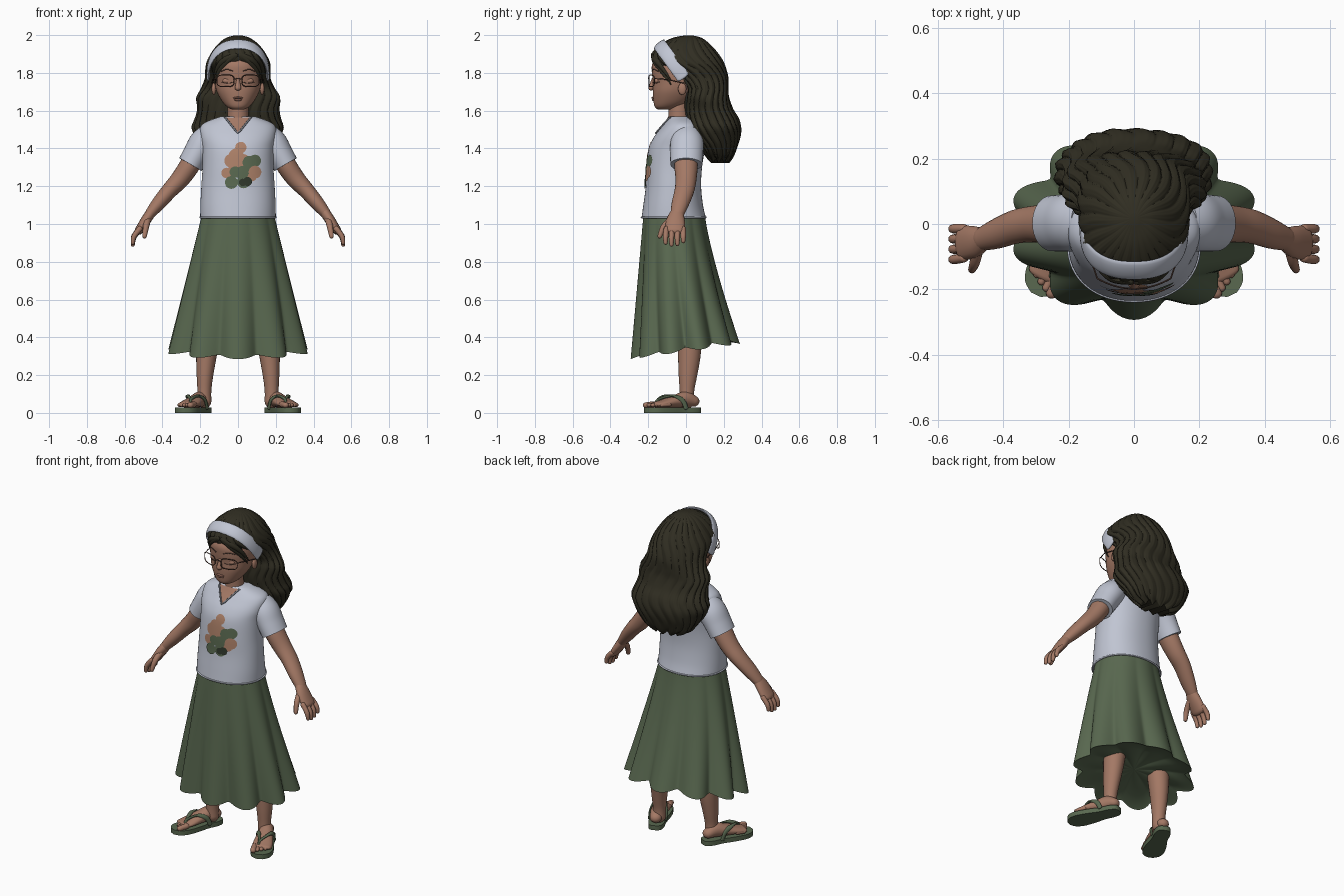
import bpy, bmesh
from math import sin, cos, pi, sqrt, radians, copysign
from mathutils import Vector

if "Cube" in bpy.data.objects:
    bpy.data.objects.remove(bpy.data.objects["Cube"])


def material(name, r, g, b):
    m = bpy.data.materials.new(name)
    m.use_nodes = True
    m.diffuse_color = (r, g, b, 1)
    m.node_tree.nodes["Principled BSDF"].inputs["Base Color"].default_value = (r, g, b, 1)
    return m


SKIN = material("skin", .37, .19, .13)
CLOTH = material("pale cloth", .53, .56, .65)
TRIM = material("grey trim", .2, .21, .24)
GREEN = material("olive green", .1, .14, .08)
HAIR = material("dark hair", .03, .027, .016)
FRAME = material("brown frame", .09, .05, .038)
TAN = material("tan print", .42, .22, .14)
DARK = material("dark print", .03, .04, .025)
LIPS = material("lips", .31, .145, .105)


def make(name, verts, faces, mat, s=1):
    bm = bmesh.new()
    vs = [bm.verts.new((v[0] * s, v[1], v[2])) for v in verts]
    for f in faces:
        bm.faces.new([vs[i] for i in f])
    bmesh.ops.recalc_face_normals(bm, faces=bm.faces)
    me = bpy.data.meshes.new(name)
    bm.to_mesh(me)
    bm.free()
    me.materials.append(mat)
    me.shade_smooth()
    me.set_sharp_from_angle(angle=1.0)
    ob = bpy.data.objects.new(name, me)
    bpy.context.collection.objects.link(ob)


def spline(keys, n=5):
    """Smooth curve through tuples of any length."""
    out = []
    for i in range(len(keys) - 1):
        a, b, c, d = (keys[min(max(j, 0), len(keys) - 1)] for j in range(i - 1, i + 3))
        for k in range(n):
            t = k / n
            out.append(tuple(q + t / 2 * (r - p + t * (2*p - 5*q + 4*r - w + t * (3*(q - r) + w - p)))
                             for p, q, r, w in zip(a, b, c, d)))
    return out + [tuple(keys[-1])]


def skin_rings(name, rings, mat, s=1):
    n = len(rings[0])
    faces = [(r*n + i, r*n + (i+1) % n, (r+1)*n + (i+1) % n, (r+1)*n + i)
             for r in range(len(rings) - 1) for i in range(n)]
    faces += [tuple(range(n)), tuple(range((len(rings) - 1) * n, len(rings) * n))]
    make(name, [v for ring in rings for v in ring], faces, mat, s)


def power(v, p):
    return copysign(abs(v) ** p, v)


def section(key, p, n, scale=lambda a, z: 1):
    """Rounded cross-section from (height, half width, front y, back y)."""
    z, hw, yf, yb = key
    ring = []
    for i in range(n):
        a = 2 * pi * i / n
        k = scale(a, z)
        ring.append((hw * k * power(cos(a), p), (yf + yb) / 2 + (yb - yf) / 2 * k * power(sin(a), p), z))
    return ring


def front_y(keys, p, x, z):
    """Front surface of a body made of sections."""
    for a, b in zip(keys, keys[1:]):
        if a[0] <= z <= b[0]:
            t = (z - a[0]) / (b[0] - a[0])
            _, hw, yf, yb = (u + (v - u) * t for u, v in zip(a, b))
            c = min(abs(x) / hw, 1) ** (1 / p)
            return (yf + yb) / 2 - (yb - yf) / 2 * sqrt(1 - c * c) ** p
    return 0


def tube(name, keys, mat, wide=(0, 1, 0), s=1, n=16, rounded=True):
    """Limb along (x, y, z, wide radius, thin radius)."""
    pts = spline(keys)
    rings, last = [], len(pts) - 1
    for i, (x, y, z, ra, rb) in enumerate(pts):
        t = (Vector(pts[min(i+1, last)][:3]) - Vector(pts[max(i-1, 0)][:3])).normalized()
        w = Vector(wide)
        w = (w - t * w.dot(t)).normalized()
        u = t.cross(w)
        steps = [0]
        if rounded and i == 0:
            steps = [-1.4, -1, -.5, 0]
        elif rounded and i == last:
            steps = [0, .5, 1, 1.4]
        for e in steps:
            c = Vector((x, y, z)) + t * min(ra, rb) * sin(e)
            rings.append([c + (w * ra * cos(2*pi*j/n) + u * rb * sin(2*pi*j/n)) * cos(e) for j in range(n)])
    skin_rings(name, rings, mat, s)


def wire(name, pts, r, mat, cyclic=False):
    cu = bpy.data.curves.new(name, "CURVE")
    cu.dimensions, cu.bevel_depth, cu.bevel_resolution, cu.use_fill_caps = "3D", r, 2, True
    sp = cu.splines.new("POLY")
    sp.points.add(len(pts) - 1)
    for p, co in zip(sp.points, pts):
        p.co = (*co, 1)
    sp.use_cyclic_u = cyclic
    cu.materials.append(mat)
    bpy.context.collection.objects.link(bpy.data.objects.new(name, cu))


def ball(name, c, r, mat, s=1):
    rings = [[(c[0] + r[0]*sin(b)*cos(a), c[1] + r[1]*sin(b)*sin(a), c[2] - r[2]*cos(b))
              for a in (2*pi*i/16 for i in range(16))] for b in (.05 + (pi - .1) * j / 10 for j in range(11))]
    skin_rings(name, rings, mat, s)


# Head, nose, mouth and neck
FP = .92
face = spline([(1.605, .03, -.148, -.07), (1.62, .058, -.165, -.03), (1.65, .085, -.172, .02),
               (1.7, .112, -.176, .06), (1.75, .124, -.175, .09), (1.8, .127, -.18, .1),
               (1.85, .118, -.178, .1), (1.9, .095, -.14, .09), (1.94, .06, -.09, .05)])
skin_rings("head", [section(k, FP, 48) for k in face], SKIN)
tube("neck", [(0, -.035, 1.48, .062, .062), (0, -.038, 1.57, .056, .056), (0, -.04, 1.66, .054, .054)], SKIN)
tube("nose", [(0, -.175, 1.765, .008, .008), (0, -.185, 1.72, .017, .014)], SKIN, (1, 0, 0))
ball("upper_lip", (0, -.173, 1.668), (.026, .01, .006), LIPS)
ball("lower_lip", (0, -.171, 1.658), (.021, .01, .007), LIPS)

# Shirt, with sleeves below
SP = .93
shirt = spline([(1.035, .2, -.235, .105), (1.1, .199, -.226, .09), (1.2, .194, -.213, .08),
                (1.3, .188, -.208, .085), (1.4, .19, -.196, .1), (1.46, .2, -.17, .105),
                (1.51, .2, -.132, .1), (1.54, .17, -.108, .08), (1.57, .09, -.088, .035)])
skin_rings("shirt", [section(k, SP, 96) for k in shirt], CLOTH)
wire("shirt_hem", section(shirt[0], SP, 64), .005, CLOTH, True)

# V-neck opening and its trim
rows = [1.482 + .083 * i / 8 for i in range(9)]
vee = [(x, front_y(shirt, SP, x, z) - .004, z)
       for z in rows for x in ((z - 1.479) * .8 * j / 4 for j in range(-4, 5))]
make("neck_opening", vee, [(r*9+c, r*9+c+1, r*9+c+10, r*9+c+9) for r in range(8) for c in range(8)], SKIN)
wire("collar_trim", vee[72::-9] + vee[17::9], .005, TRIM)

# Shirt print: overlapping patches that follow the cloth
patches = [(.015, 1.405, .03, TAN), (-.01, 1.36, .04, TAN), (-.035, 1.335, .037, TAN), (0, 1.3, .05, TAN),
           (-.06, 1.27, .028, TAN), (.03, 1.34, .03, TAN), (.09, 1.335, .032, GREEN), (.06, 1.325, .036, GREEN),
           (-.015, 1.275, .03, GREEN), (.025, 1.27, .038, GREEN), (.06, 1.28, .036, GREEN),
           (-.035, 1.22, .034, GREEN), (.03, 1.225, .036, GREEN), (.09, 1.275, .034, TAN),
           (.075, 1.25, .024, TAN), (.025, 1.22, .02, DARK), (.05, 1.225, .024, DARK)]
for i, (x, z, r, mat) in enumerate(patches):
    rings = []
    for k in (1, .7, .4, .1):
        co = [(x + r*k*cos(2*pi*j/20), z + r*k*sin(2*pi*j/20)) for j in range(20)]
        rings.append([(px, front_y(shirt, SP, px, pz) - .002 - .0004 * i, pz) for px, pz in co])
    faces = [(q*20 + j, q*20 + (j+1) % 20, q*20 + 20 + (j+1) % 20, q*20 + 20 + j) for q in range(3) for j in range(20)]
    make(f"print_patch_{i}", [v for ring in rings for v in ring], faces + [tuple(range(60, 80))], mat)

# Pleated skirt with a hem that rises to the back, closed by a lining underneath
waist, hem = (.194, -.225, .1), (.383, -.292, .285)
rings = []
for i in range(33):
    v = i / 32
    hw, yf, yb = (a + (b - a) * e for a, b, e in zip(waist, hem, (v, v, v ** 1.25)))
    ring = []
    for j in range(200):
        a = 2 * pi * j / 200
        fold = sqrt(cos(5 * (a + pi / 2)) ** 2 + .03) - 1
        k = 1 + (.18 * v ** 1.1 + .025) * fold
        low = .325 + .04 * sin(a) - .025 * fold
        ring.append((hw*k*cos(a), (yf + yb)/2 + (yb - yf)/2*k*sin(a), 1.05 + (low - 1.05) * v))
    rings.append(ring)
for k, rise in ((.97, .006), (.7, .02), (.35, .03), (.02, .03)):
    rings.append([(x * k, y * k, .335 + rise + (z - .335) * k) for x, y, z in rings[32]])
skin_rings("skirt", rings, GREEN)


# Long wavy hair in thick locks
def strands(a, z):
    lock = 11 * a + 1.7 * sin(z * 17) + 2 * z
    return 1 + .06 * (abs(sin(lock)) - .65) + .018 * abs(sin(3 * lock)) + .01 * sin(5 * a + z * 24)


mane = spline([(1.335, .09, .13, .23), (1.36, .15, .105, .25), (1.41, .19, .07, .27), (1.46, .218, .03, .285),
               (1.51, .236, .012, .288), (1.56, .22, .003, .275), (1.61, .21, -.003, .245), (1.67, .215, -.005, .225),
               (1.72, .188, -.008, .222), (1.77, .168, -.05, .22), (1.81, .167, -.1, .21), (1.85, .164, -.16, .195),
               (1.89, .147, -.178, .175), (1.93, .122, -.155, .145), (1.965, .09, -.11, .11),
               (1.988, .055, -.06, .075), (1.999, .015, 0, .03)])
rings = [section(k, .9, 240, strands) for k in mane]
for i, ring in enumerate(rings[:10]):
    rings[i] = [(x, y, z + .012 * (1 - i/10) * sin(11 * j * 2 * pi / 240)) for j, (x, y, z) in enumerate(ring)]
skin_rings("hair", rings, HAIR)

# Headband arching from ear to ear
arch = [pi * i / 16 for i in range(17)]
tube("headband", [(.158 * power(cos(a), .86), -.015 - .127 * max(sin(a), 0) ** .86,
                   1.778 + .174 * max(sin(a), 0) ** .86, .036, .009) for a in arch], CLOTH, (0, .76, .65))
wire("glasses_bridge", [(-.022, -.196, 1.765), (0, -.2, 1.772), (.022, -.196, 1.765)], .0025, FRAME)

TURN = radians(25)


def on_foot(u, w, z):
    return (.165 + u*sin(TURN) + w*cos(TURN), .072 - u*cos(TURN) + w*sin(TURN), z)


ACROSS = (cos(TURN), sin(TURN), 0)
for s, side in ((1, "left"), (-1, "right")):
    # Face details
    ball(side + "_ear", (.128, -.02, 1.715), (.012, .022, .032), SKIN, s)
    ball(side + "_eyelid", (.056, -.152, 1.758), (.026, .015, .016), SKIN, s)
    for part, z, bow, r in (("lashes", 1.752, -.008, .0015), ("eyebrow", 1.808, .01, .0025)):
        wire(f"{side}_{part}", [(s*x, front_y(face, FP, x, z) - .002, z + bow * sin(pi * (x - .025) / .065))
                                for x in (.025 + .065 * i / 8 for i in range(9))], r, FRAME)
    # Glasses
    rim = [(.066 + .046*power(cos(a), .6), 1.758 + .031*power(sin(a), .6)) for a in (2*pi*i/40 for i in range(40))]
    wire(side + "_glasses_rim", [(s*x, -.198 + 2.5*x*x, z) for x, z in rim], .0025, FRAME, True)
    wire(side + "_glasses_arm", [(s*.112, -.167, 1.77), (s*.135, -.1, 1.765), (s*.138, -.01, 1.745)], .0025, FRAME)
    # Fringe locks swept from the parting to the temple
    for i, (dx, dz) in enumerate(((0, 0), (.008, .02), (-.03, .03))):
        tube(f"{side}_fringe_{i}", [(.01, -.178, 1.895, .012, .008), (.06 + dx, -.17, 1.862 + dz/2, .014, .008),
                                    (.102 + dx, -.13, 1.81 + dz, .012, .007), (.122 + dx, -.08, 1.74 + dz, .003, .003)],
             HAIR, (0, 0, 1), s, 8)
    # Sleeve, arm and hand
    tube(side + "_sleeve", [(.145, .005, 1.46, .08, .075), (.185, .005, 1.425, .088, .077),
                            (.22, .003, 1.37, .087, .071), (.252, .002, 1.315, .085, .068)], CLOTH, s=s, n=32, rounded=False)
    tube(side + "_arm", [(.19, 0, 1.43, .055, .055), (.25, 0, 1.32, .062, .054), (.305, 0, 1.24, .056, .05),
                         (.36, -.008, 1.18, .052, .043), (.42, -.03, 1.11, .046, .037), (.465, -.046, 1.055, .036, .028)],
         SKIN, s=s, n=24)
    tube(side + "_palm", [(.458, -.045, 1.065, .034, .027), (.488, -.055, 1.02, .049, .027), (.525, -.058, .965, .053, .022)],
         SKIN, s=s)
    for i, (y, drop) in enumerate(((-.104, .01), (-.074, 0), (-.044, .003), (-.014, .018))):
        tube(f"{side}_finger_{i}", [(.52, y, .975, .014, .015), (.55, y * 1.04, .93 + drop/2, .0145, .014),
                                    (.557, y * 1.04, .891 + drop, .011, .011)], SKIN, s=s, n=10)
    tube(side + "_thumb", [(.478, -.075, 1.025, .02, .019), (.487, -.118, .985, .016, .016),
                           (.495, -.139, .935, .012, .012)], SKIN, s=s, n=12)
    # Leg, foot and toes
    tube(side + "_leg", [(.13, .02, .75, .08, .08), (.15, .02, .5, .07, .07), (.166, .018, .32, .061, .056),
                         (.175, .01, .2, .049, .044), (.178, .005, .12, .039, .037), (.178, .005, .06, .038, .037)],
         SKIN, s=s, n=24)
    tube(side + "_foot", [(*on_foot(u, 0, z), w, h) for u, z, w, h in
                          ((.035, .062, .034, .03), (.08, .072, .039, .042), (.14, .062, .047, .034),
                           (.21, .05, .056, .022), (.255, .044, .053, .015))], SKIN, ACROSS, s, 20)
    for i in range(5):
        w, u = -.041 + .0215 * i, .295 - .007 * i - .0015 * i * i
        r = .017 if i == 0 else .012
        tube(f"{side}_toe_{i}", [(*on_foot(u - .045, w, .045), r, r), (*on_foot(u, w, .041), r, r * .9)],
             SKIN, ACROSS, s, 10)
    # Sandal sole and thong straps
    half = [(0, .014), (.012, .034), (.05, .045), (.11, .046), (.18, .058), (.25, .062), (.295, .047), (.318, .016)]
    line = [p[:2] for p in spline(half, 4)]
    outline = line + [(u, -w) for u, w in reversed(line)]
    skin_rings(side + "_sandal_sole", [[on_foot(u, w, z) for u, w in outline] for z in (0, .028)], GREEN, s)
    for part, w in (("outer", .049), ("inner", -.049)):
        tube(f"{side}_{part}_strap", [(*on_foot(.1, w, .024), .013, .006), (*on_foot(.125, w * .95, .07), .013, .006),
                                      (*on_foot(.175, w * .6, .09), .012, .007), (*on_foot(.235, -.016, .07), .009, .006),
                                      (*on_foot(.255, -.02, .035), .006, .005)], GREEN, (sin(TURN), -cos(TURN), 0), s, 10)
